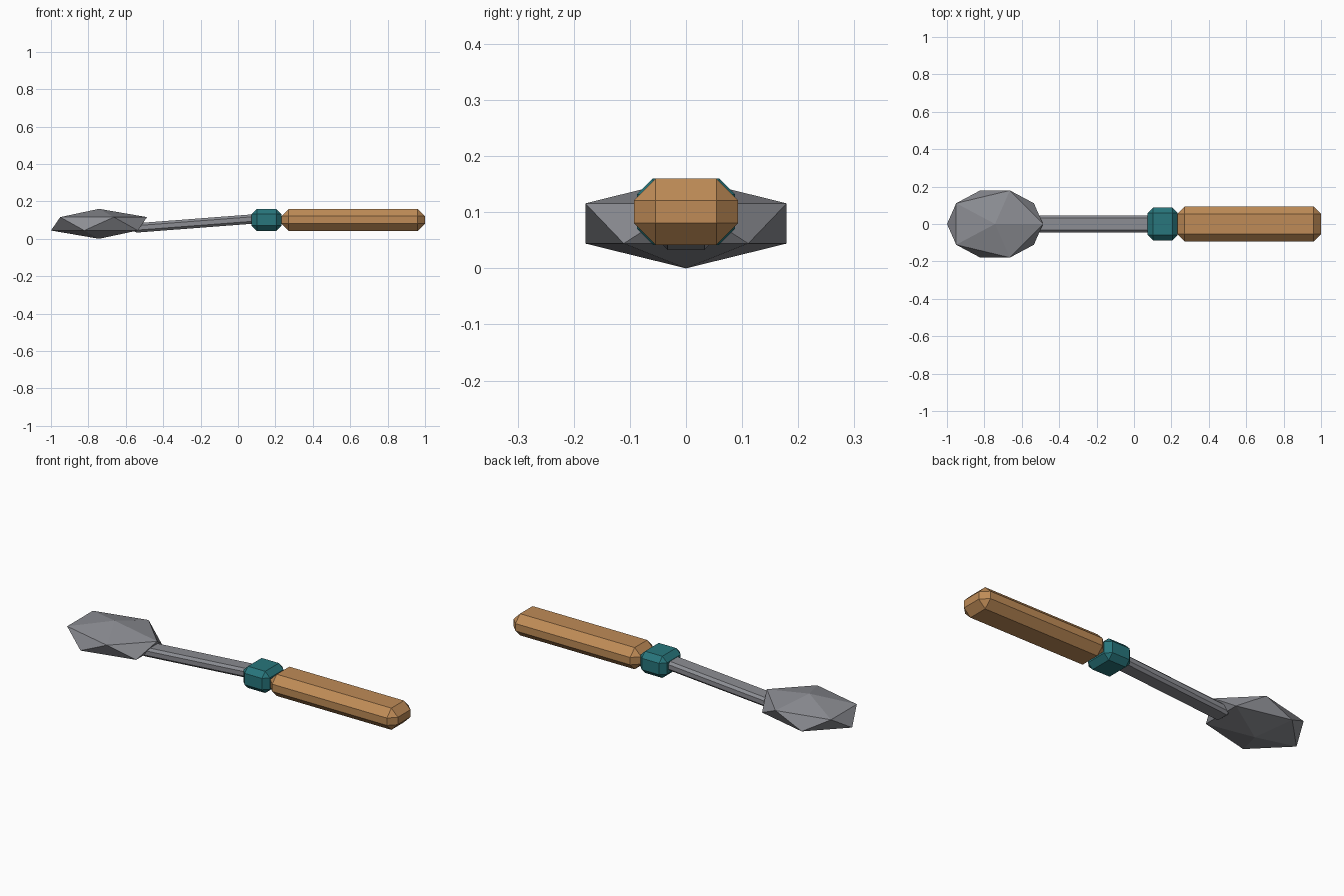
import bpy, math

if "Cube" in bpy.data.objects:
    bpy.data.objects.remove(bpy.data.objects["Cube"])


def material(name, rgb):
    m = bpy.data.materials.new(name)
    m.diffuse_color = (*rgb, 1)
    m.use_nodes = True
    m.node_tree.nodes["Principled BSDF"].inputs["Base Color"].default_value = m.diffuse_color
    return m


def chamfered_box(name, center, size, bevel, mat, tilt=0.0):
    bpy.ops.mesh.primitive_cube_add(size=1, location=center)
    ob = bpy.context.object
    ob.name = name
    ob.scale = size
    bpy.ops.object.transform_apply(location=False, rotation=False, scale=True)
    ob.rotation_euler.y = tilt
    mod = ob.modifiers.new("chamfer", 'BEVEL')
    mod.width = bevel
    mod.segments = 1
    mod.limit_method = 'NONE'
    ob.data.materials.append(mat)
    return ob


wood = material("wood", (0.52, 0.26, 0.095))
teal = material("teal", (0.021, 0.18, 0.20))
steel = material("steel", (0.26, 0.265, 0.29))

# Faceted head: a flattened icosahedron
bpy.ops.mesh.primitive_ico_sphere_add(subdivisions=1, radius=1, location=(-0.743, 0, 0.08))
head = bpy.context.object
head.name = "head"
head.scale = (0.287, 0.211, 0.08)
head.data.materials.append(steel)

# Slightly rising shaft
chamfered_box("shaft", (-0.23, 0, 0.082), (0.66, 0.092, 0.05), 0.013, steel, tilt=-0.076)

# Collar and grip
chamfered_box("collar", (0.153, 0, 0.101), (0.16, 0.174, 0.118), 0.028, teal)
chamfered_box("handle", (0.616, 0, 0.101), (0.768, 0.186, 0.118), 0.039, wood)
